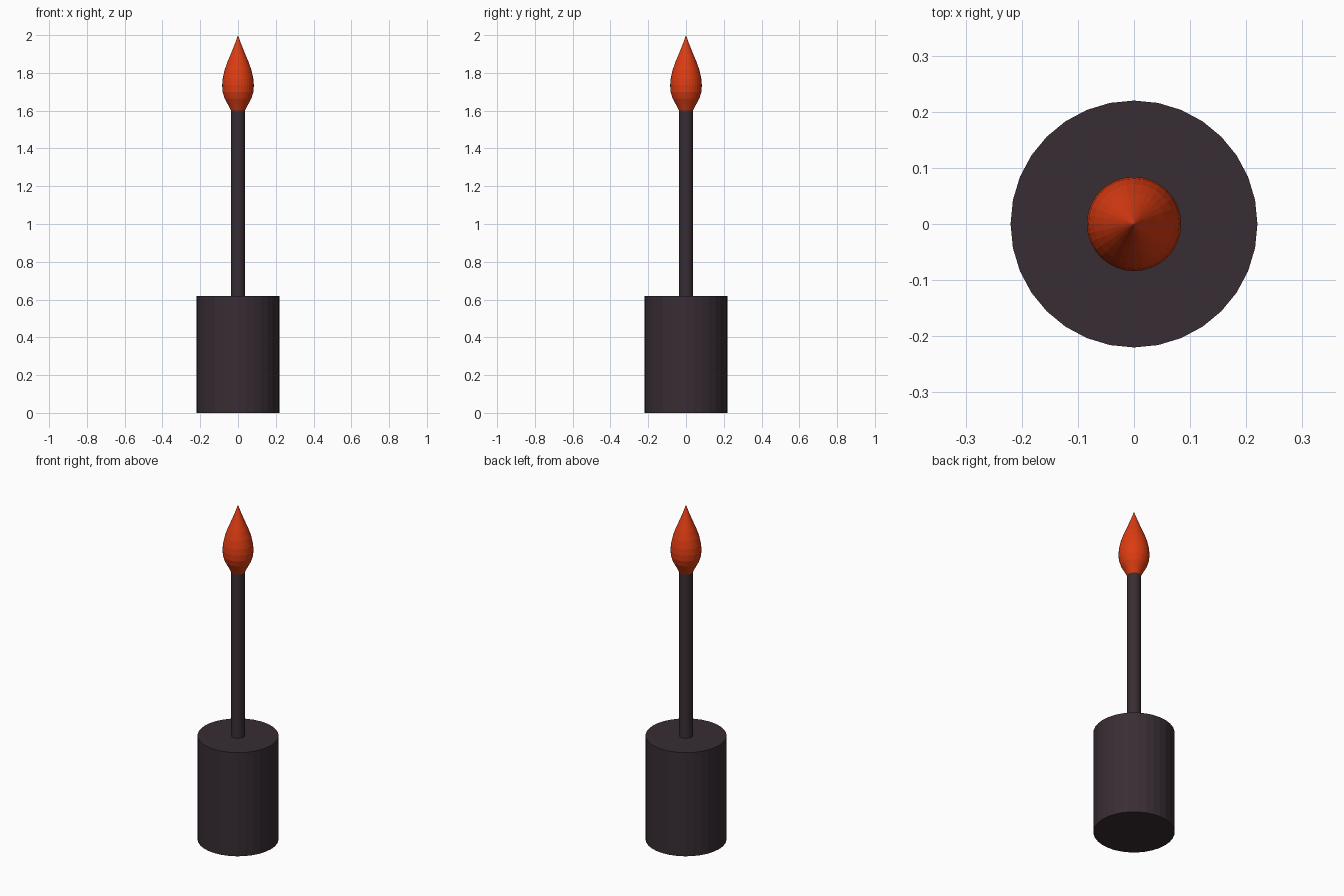
import bpy
import math

if "Cube" in bpy.data.objects:
    bpy.data.objects.remove(bpy.data.objects["Cube"])

SIDES = 32


def material(name, color):
    m = bpy.data.materials.new(name)
    m.diffuse_color = color
    m.use_nodes = True
    m.node_tree.nodes["Principled BSDF"].inputs["Base Color"].default_value = m.diffuse_color
    return m


def lathe(name, profile, mat):
    """Revolve (radius, z) points around z; zero radius closes to a point."""
    verts, rings, faces = [], [], []
    for r, z in profile:
        n = SIDES if r > 0 else 1
        rings.append(range(len(verts), len(verts) + n))
        verts += [(r * math.cos(2 * math.pi * i / SIDES),
                   r * math.sin(2 * math.pi * i / SIDES), z) for i in range(n)]
    for a, b in zip(rings, rings[1:]):
        for i in range(SIDES):
            j = (i + 1) % SIDES
            if len(b) == 1:
                faces.append((a[i], a[j], b[0]))
            else:
                faces.append((a[i], a[j], b[j], b[i]))
    faces.append(tuple(reversed(rings[0])))
    if len(rings[-1]) > 1:
        faces.append(tuple(rings[-1]))
    mesh = bpy.data.meshes.new(name)
    mesh.from_pydata(verts, [], faces)
    mesh.materials.append(mat)
    obj = bpy.data.objects.new(name, mesh)
    bpy.context.collection.objects.link(obj)
    return obj


dark = material("dark_plastic", (0.04, 0.026, 0.034, 1))
orange = material("orange_bristle", (0.72, 0.045, 0.006, 1))

# Cylindrical base and thin rod
lathe("base", [(0.22, 0), (0.22, 0.62)], dark)
lathe("rod", [(0.037, 0.62), (0.037, 1.60)], dark)

# Teardrop tip
lathe("teardrop_tip", [(0.037, 1.60), (0.052, 1.63), (0.071, 1.665), (0.082, 1.70),
                       (0.084, 1.735), (0.081, 1.77), (0.071, 1.815), (0.055, 1.86),
                       (0.038, 1.90), (0.018, 1.95), (0, 2.0)], orange)
